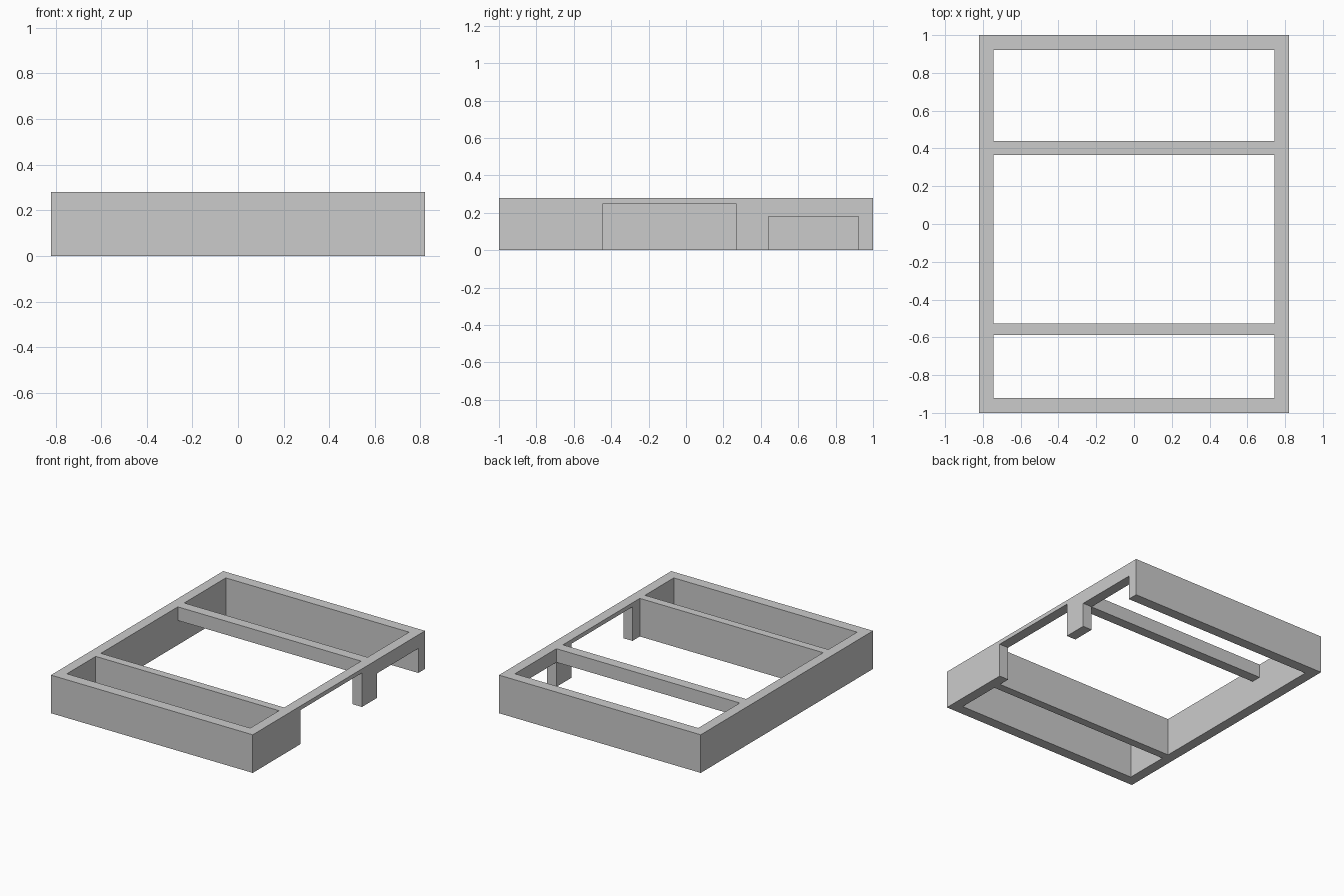
import bpy
import bmesh

cube = bpy.data.objects.get("Cube")
if cube:
    bpy.data.objects.remove(cube, do_unlink=True)

HALF_X, HALF_Y, HEIGHT = 0.82, 1.0, 0.28
INNER_X, INNER_Y = 0.745, 0.922
BEAM_Z = 0.18

grey = bpy.data.materials.new("plain_grey")
grey.use_nodes = True
grey.diffuse_color = (0.6, 0.6, 0.6, 1)
grey.node_tree.nodes["Principled BSDF"].inputs["Base Color"].default_value = grey.diffuse_color


def extrude_profile(name, profile, x0, x1):
    """Extrude a closed (y, z) outline from x0 to x1."""
    bm = bmesh.new()
    face = bm.faces.new([bm.verts.new((x0, y, z)) for y, z in profile])
    result = bmesh.ops.extrude_face_region(bm, geom=[face])
    moved = [v for v in result["geom"] if isinstance(v, bmesh.types.BMVert)]
    bmesh.ops.translate(bm, vec=(x1 - x0, 0, 0), verts=moved)
    bmesh.ops.recalc_face_normals(bm, faces=bm.faces)
    mesh = bpy.data.meshes.new(name)
    bm.to_mesh(mesh)
    bm.free()
    mesh.materials.append(grey)
    obj = bpy.data.objects.new(name, mesh)
    bpy.context.collection.objects.link(obj)
    return obj


def rectangle(y0, y1, z0=0.0):
    return [(y0, z0), (y1, z0), (y1, HEIGHT), (y0, HEIGHT)]


# Solid side wall
extrude_profile("right_wall", rectangle(-HALF_Y, HALF_Y), -HALF_X, -INNER_X)

# Side wall with a wide and a low opening, leaving a post between them
outline = [(-HALF_Y, 0)]
for y0, y1, top in ((-0.443, 0.268, 0.25), (0.44, INNER_Y, BEAM_Z)):
    outline += [(y0, 0), (y0, top), (y1, top), (y1, 0)]
outline += [(HALF_Y, 0), (HALF_Y, HEIGHT), (-HALF_Y, HEIGHT)]
extrude_profile("left_wall_with_openings", outline, INNER_X, HALF_X)

# Walls and beam spanning between the sides
for name, y0, y1, z0 in (
    ("front_wall", -HALF_Y, -INNER_Y, 0),
    ("front_partition", -0.588, -0.528, 0),
    ("rear_beam", 0.365, 0.44, BEAM_Z),
    ("back_wall", INNER_Y, HALF_Y, 0),
):
    extrude_profile(name, rectangle(y0, y1, z0), -INNER_X, INNER_X)
